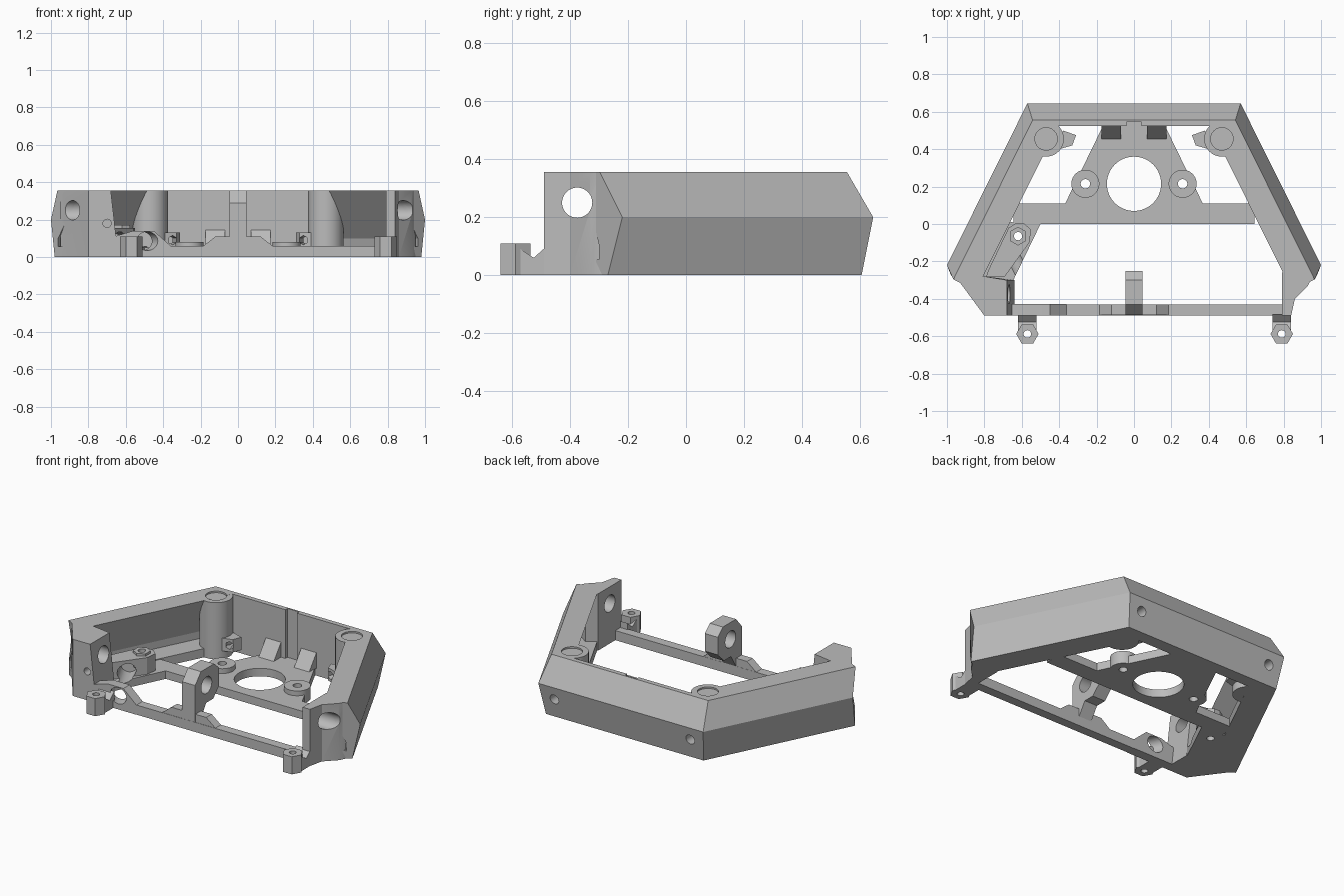
import bpy, bmesh, math
from mathutils import Vector, Matrix

if "Cube" in bpy.data.objects:
    bpy.data.objects.remove(bpy.data.objects["Cube"], do_unlink=True)

GREY = (0.5, 0.5, 0.5, 1)
mat = bpy.data.materials.new("plain grey")
mat.use_nodes = True
mat.diffuse_color = GREY
mat.node_tree.nodes["Principled BSDF"].inputs["Base Color"].default_value = GREY

TOP, FLOOR = 0.355, 0.055


def finish(name, bm):
    bmesh.ops.remove_doubles(bm, verts=bm.verts, dist=1e-5)
    bmesh.ops.recalc_face_normals(bm, faces=bm.faces)
    me = bpy.data.meshes.new(name)
    bm.to_mesh(me)
    bm.free()
    me.materials.append(mat)
    ob = bpy.data.objects.new(name, me)
    bpy.context.collection.objects.link(ob)
    return ob


def prism(name, pts, lo, hi, axis="z"):
    """Extrude a 2D outline along an axis."""
    place = {"z": lambda a, b, h: (a, b, h),
             "x": lambda a, b, h: (h, a, b),
             "y": lambda a, b, h: (a, h, b)}[axis]
    bm = bmesh.new()
    rings = [[bm.verts.new(place(a, b, h)) for a, b in pts] for h in (lo, hi)]
    n = len(pts)
    bm.faces.new(rings[0])
    bm.faces.new(rings[1])
    for i in range(n):
        j = (i + 1) % n
        bm.faces.new((rings[0][i], rings[0][j], rings[1][j], rings[1][i]))
    return finish(name, bm)


def box(name, x, y, z):
    return prism(name, [(x[0], y[0]), (x[1], y[0]), (x[1], y[1]), (x[0], y[1])], *z)


def rod(name, centre, r, length, direction=(0, 0, 1), sides=40, turn=0.0):
    bm = bmesh.new()
    rot = Vector(direction).to_track_quat("Z", "Y").to_matrix().to_4x4()
    m = Matrix.Translation(centre) @ rot @ Matrix.Rotation(turn, 4, "Z")
    bmesh.ops.create_cone(bm, cap_ends=True, segments=sides, radius1=r,
                          radius2=r, depth=length, matrix=m)
    return finish(name, bm)


def cut(targets, cutter):
    """Subtract a cutter from several parts, then drop the cutter."""
    for ob in targets:
        mod = ob.modifiers.new("cut", "BOOLEAN")
        mod.operation, mod.solver, mod.object = "DIFFERENCE", "EXACT", cutter
        dg = bpy.context.evaluated_depsgraph_get()
        me = bpy.data.meshes.new_from_object(ob.evaluated_get(dg))
        ob.modifiers.clear()
        ob.data = me
    bpy.data.objects.remove(cutter, do_unlink=True)


# Wall: (inset on sides, inset at back, height), lofted through mitred corners
section = [(.04, .04, 0), (0, 0, .2), (.065, .09, TOP), (.2, .12, TOP),
           (.07, .12, .1), (.07, .12, FLOOR), (.2, .12, FLOOR), (.2, .12, 0)]
along, out = Vector((.445, -.895)), Vector((.895, .445))
corner, end = [], []
for ds, db, z in section:
    corner.append((.57 + db * .497 - ds / .895, .645 - db, z))
    p = Vector((.57, .645)) + along * min(.966 + .9 * ds, 1.02) - out * ds
    end.append((p.x, p.y, z))
flip = lambda ring: [(-x, y, z) for x, y, z in ring]
bm = bmesh.new()
rings = [[bm.verts.new(p) for p in r] for r in (flip(end), flip(corner), corner, end)]
for a, b in zip(rings, rings[1:]):
    for i in range(len(a)):
        j = (i + 1) % len(a)
        bm.faces.new((a[i], a[j], b[j], b[i]))
bm.faces.new(rings[0])
bm.faces.new(rings[-1])
wall = finish("wall_frame", bm)
cut([wall], box("channel_cutter", (-.04, .04), (.5, .545), (-.1, .5)))

# Corner pillars with screw holes, shallow round seats and nut blocks
for s, side in ((-1, "right"), (1, "left")):
    pillar = rod(side + "_pillar", (s * .47, .455, TOP / 2), .095, TOP - .001)
    cut([wall, pillar], rod("seat_cutter", (s * .47, .455, TOP), .06, .02))
    cut([wall, pillar], rod("screw_cutter", (s * .47, .6, .12), .03, .3, (0, 1, 0)))
    nut = prism(side + "_nut_block", [(s * .4, .4), (s * .33, .42), (s * .31, .475), (s * .38, .5)],
                .05, .13)
    cut([nut], rod("nut_cutter", (s * .36, .45, .09), .025, .3, (s * .3, 1, 0), 6))

# Floor plate with crossbar, centre opening, standoffs and back gussets
half = [(.37, .105), (.165, .526), (.05, .527), (.04, .546)]
plate = prism("centre_plate", half + [(-x, y) for x, y in reversed(half)], 0, .05)
bar = box("cross_bar", (-.645, .645), (0, .11), (0, .05))
cut([plate, bar], rod("opening_cutter", (0, .215, 0), .145, .4, sides=64))
for s, side in ((-1, "right"), (1, "left")):
    post = rod(side + "_standoff", (s * .26, .215, .04), .075, .08)
    cut([plate, post], rod("bore_cutter", (s * .26, .215, 0), .025, .4))
    prism(side + "_gusset", [(.45, .045), (.53, .045), (.53, .15)],
          min(s * .07, s * .175), max(s * .07, s * .175), "x")

# Front corner blocks
right_block = prism("right_front_block", [(-.95, -.29), (-.94, -.3), (-.8, -.49), (-.64, -.49),
                                          (-.64, -.3), (-.8, -.28)], 0, TOP)
for v in right_block.data.vertices:          # lean the inner edge at the top
    if v.co.z > .3 and v.co.x > -.7:
        v.co.x = -.68
left_block = prism("left_front_block", [(.95, -.29), (.93, -.33), (.86, -.4), (.84, -.49),
                                        (.79, -.49), (.79, -.26), (.85, -.22)], 0, TOP)
cut([right_block], rod("pin_cutter", (-.7, -.5, .18), .022, .2, (0, 1, 0)))

# Front rail, hub, hub feet and rail arch
rail = box("front_rail", (-.8, .8), (-.488, -.43), (0, .06))
hub = prism("centre_hub", [(-.487, 0), (-.487, .29), (-.43, TOP), (-.3, TOP), (-.25, .31),
                           (-.25, .2), (-.31, .14), (-.38, .14), (-.43, .06), (-.43, 0)],
            -.045, .045, "x")
for s, side in ((-1, "right"), (1, "left")):
    prism(side + "_hub_foot", [(s * .04, .05), (s * .19, .055), (s * .12, .11), (s * .04, .11)],
          -.486, -.431, "y")
arch = prism("rail_arch", [(-.66, 0), (-.66, .11), (-.56, .14), (-.45, .14), (-.36, .06),
                           (-.36, 0)], -.49, -.428, "y")
cut([right_block, left_block, hub, wall],
    rod("axle_cutter", (0, -.375, .25), .052, 2.4, (1, 0, 0)))

# Low side ledge carrying the pivot arm
ledge = prism("side_ledge", [(-.5, 0), (-.645, -.3), (-.82, -.3), (-.76, -.1), (-.66, .01)],
              0, .05)
arm = prism("pivot_arm", [(-.55, -.03), (-.56, -.1), (-.69, -.28), (-.79, -.28), (-.78, -.25),
                          (-.67, -.02), (-.63, .005), (-.59, .005)], .045, .155)
nut = rod("pivot_nut", (-.62, -.065, .12), .05, .1, sides=6)
cut([rail, arch, arm, ledge], rod("slant_cutter", (-.5, -.46, .085), .05, .8, (-.45, .89, 0)))
cut([nut, arm, ledge], rod("pivot_cutter", (-.62, -.065, .1), .022, .5))

# Front mounting tabs
for x, side in ((-.57, "right"), (.79, "left")):
    tab = rod(side + "_tab", (x, -.588, .055), .06, .11, sides=6, turn=math.pi / 6)
    neck = prism(side + "_tab_neck", [(-.59, 0), (-.59, .09), (-.57, .09), (-.525, .06),
                                      (-.48, .1), (-.48, 0)], x - .05, x + .05, "x")
    cut([tab, neck], rod("tab_cutter", (x, -.588, 0), .02, .4))

# Smooth the round surfaces while keeping edges sharp
for ob in bpy.context.scene.objects:
    ob.select_set(ob.type == "MESH")
bpy.context.view_layer.objects.active = wall
bpy.ops.object.shade_smooth_by_angle(angle=math.radians(20))
